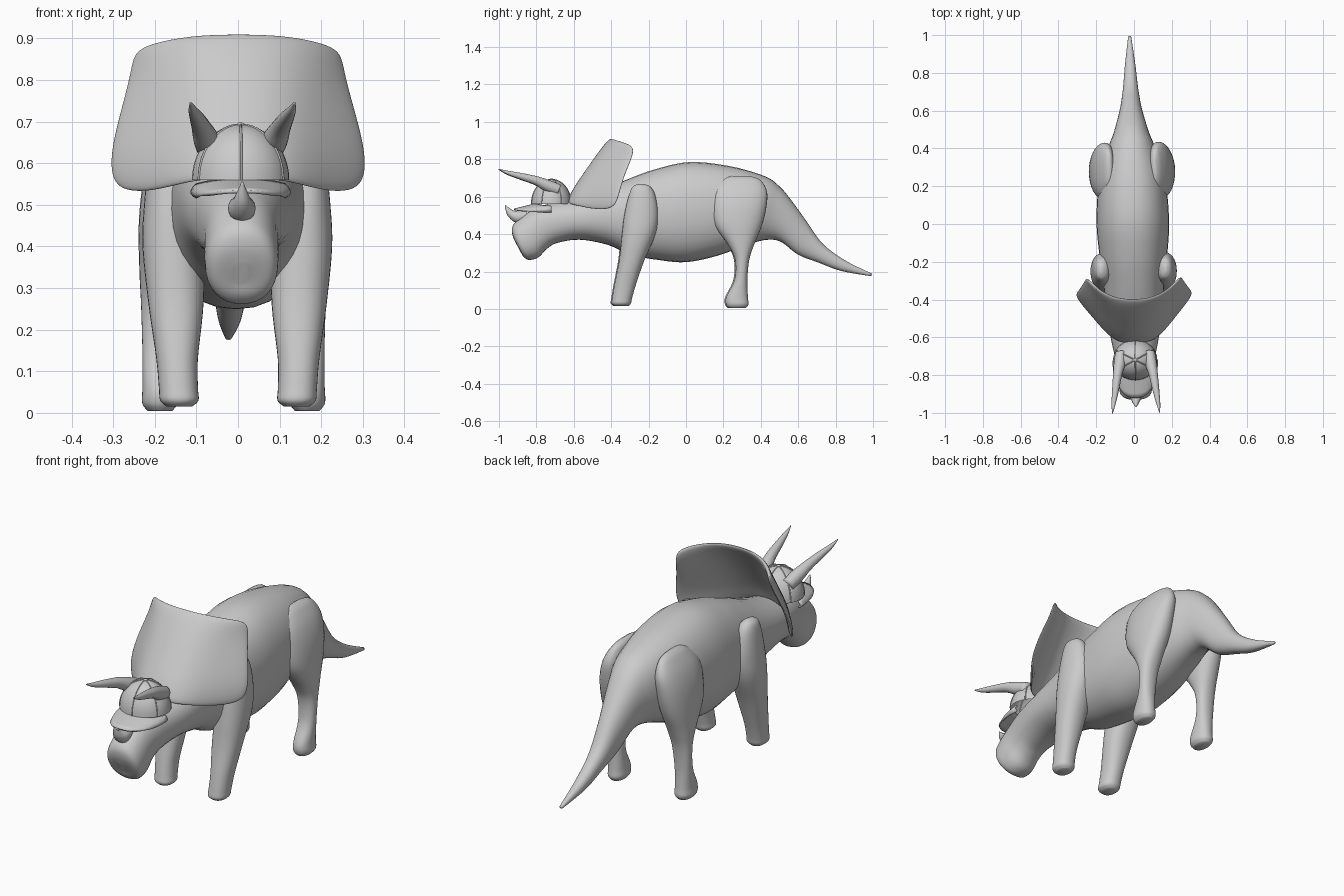
import bpy, bmesh
from math import sin, cos, pi, hypot, copysign

if "Cube" in bpy.data.objects:
    bpy.data.objects.remove(bpy.data.objects["Cube"])

parts = []


def finish(name, bm, mirror=False):
    bmesh.ops.recalc_face_normals(bm, faces=bm.faces)
    me = bpy.data.meshes.new(name)
    bm.to_mesh(me)
    bm.free()
    ob = bpy.data.objects.new(name, me)
    bpy.context.collection.objects.link(ob)
    for p in me.polygons:
        p.use_smooth = True
    if mirror:
        ob.modifiers.new("mirror", 'MIRROR').merge_threshold = 0.002
    parts.append(ob)
    return ob


def smooth_rings(rings, steps):
    """Catmull-Rom interpolation between control rings."""
    out = []
    n = len(rings)
    for i in range(n - 1):
        a, b, c, d = (rings[max(0, min(n - 1, i + k))] for k in (-1, 0, 1, 2))
        for s in range(steps):
            t = s / steps
            out.append([0.5 * (2*q + (r - p)*t + (2*p - 5*q + 4*r - w)*t*t + (3*q - p - 3*r + w)*t**3)
                        for p, q, r, w in zip(a, b, c, d)])
    return out + [list(rings[-1])]


def loft(name, rings, mirror=False, sides=32, power=0.9, steps=5):
    """Each ring: y1, z1, y2, z2 (opposite points), half width, centre x."""
    bm = bmesh.new()
    loops = []
    for y1, z1, y2, z2, w, x in smooth_rings(rings, steps):
        loop = []
        for k in range(sides):
            a = 2 * pi * k / sides
            c = copysign(abs(cos(a)) ** power, cos(a))
            s = copysign(abs(sin(a)) ** power, sin(a))
            loop.append(bm.verts.new((x + w * s, (y1 + y2) / 2 + c * (y1 - y2) / 2,
                                      (z1 + z2) / 2 + c * (z1 - z2) / 2)))
        loops.append(loop)
    for a, b in zip(loops, loops[1:]):
        for k in range(sides):
            j = (k + 1) % sides
            bm.faces.new((a[k], a[j], b[j], b[k]))
    bm.faces.new(loops[0])
    bm.faces.new(loops[-1])
    return finish(name, bm, mirror)


def horn(name, pts, mirror=False):
    """Round tapering tube along points x, y, z, radius."""
    rings = []
    for i, (x, y, z, r) in enumerate(pts):
        p, q = pts[max(0, i - 1)], pts[min(len(pts) - 1, i + 1)]
        dy, dz = q[1] - p[1], q[2] - p[2]
        m = hypot(dy, dz)
        rings.append((y + r*dz/m, z - r*dy/m, y - r*dz/m, z + r*dy/m, r, x))
    loft(name, rings, mirror, 20, 1.0)


# body from snout to tail tip
body = [(-.915, .36, -.885, .31, .02), (-.929, .40, -.87, .28, .065), (-.928, .44, -.84, .262, .084),
        (-.90, .475, -.79, .275, .089), (-.83, .525, -.745, .32, .09), (-.73, .563, -.69, .352, .105),
        (-.60, .585, -.57, .37, .13), (-.45, .635, -.42, .343, .148), (-.32, .69, -.30, .29, .162),
        (-.17, .745, -.15, .262, .18), (.02, .785, .0, .25, .192), (.235, .763, .17, .285, .178),
        (.42, .71, .35, .35, .13), (.50, .655, .44, .37, .098), (.56, .585, .51, .357, .078),
        (.64, .475, .60, .29, .056), (.73, .35, .71, .247, .04), (.85, .26, .83, .203, .028),
        (.995, .188, .99, .175, .008)]
loft("body", [r + (0,) for r in body])


def leg(name, rows):
    """Rows: z, front y, back y, half width, centre x."""
    loft(name, [(f, z, b, z, w, x) for z, f, b, w, x in rows], mirror=True)


leg("front_leg", [(.668, -.26, -.225, .008, .17), (.65, -.29, -.19, .032, .168), (.60, -.31, -.165, .05, .163),
                  (.50, -.333, -.15, .066, .158), (.40, -.345, -.165, .074, .154), (.26, -.36, -.225, .066, .148),
                  (.13, -.385, -.27, .05, .146), (.06, -.397, -.29, .047, .143), (.03, -.4, -.297, .046, .141),
                  (.015, -.385, -.31, .03, .141)])
leg("hind_leg", [(.71, .24, .34, .01, .12), (.69, .19, .395, .03, .125), (.63, .14, .43, .055, .138),
                 (.55, .134, .428, .068, .15), (.45, .15, .405, .07, .158), (.34, .224, .36, .058, .168),
                 (.26, .26, .335, .047, .175), (.155, .256, .325, .041, .178), (.065, .213, .328, .042, .177),
                 (.025, .211, .331, .043, .177), (.005, .225, .318, .03, .177)])

# neck frill: half a curved sheet, mirrored, thickened and subdivided
grid = [[(0, -.63, .56), (.11, -.625, .56), (.205, -.5, .527), (.30, -.385, .53)],
        [(0, -.61, .63), (.11, -.585, .63), (.215, -.475, .615), (.314, -.36, .61)],
        [(0, -.54, .73), (.11, -.515, .73), (.2, -.43, .72), (.285, -.33, .72)],
        [(0, -.46, .84), (.1, -.445, .84), (.185, -.385, .83), (.258, -.285, .815)],
        [(0, -.40, .912), (.1, -.39, .91), (.19, -.345, .895), (.25, -.28, .872)]]
bm = bmesh.new()
vs = [[bm.verts.new(p) for p in row] for row in grid]
for a, b in zip(vs, vs[1:]):
    for k in range(3):
        bm.faces.new((a[k], a[k + 1], b[k + 1], b[k]))
frill = finish("neck_frill", bm, True)
m = frill.modifiers.new("thick", 'SOLIDIFY')
m.thickness, m.offset = .022, 0
m = frill.modifiers.new("smooth", 'SUBSURF')
m.levels = m.render_levels = 3

# horns
horn("brow_horn", [(.075, -.68, .635, .03), (.083, -.74, .658, .031), (.095, -.80, .685, .024),
                   (.107, -.88, .708, .018), (.118, -.95, .727, .011), (.125, -1, .746, .002)], True)
horn("nose_horn", [(0, -.85, .497, .028), (0, -.90, .492, .033), (0, -.94, .513, .02), (0, -.968, .555, .002)])

# cap dome
CY, CZ, RX, RY, RZ = -.72, .56, .117, .107, .133
bm = bmesh.new()
bmesh.ops.create_uvsphere(bm, u_segments=36, v_segments=24, radius=1)
bmesh.ops.delete(bm, geom=[v for v in bm.verts if v.co.z < -.05], context='VERTS')
for v in bm.verts:
    v.co = (v.co.x * RX, CY + v.co.y * RY, CZ + v.co.z * RZ)
finish("cap_dome", bm)

# cap seams running over the dome
cu = bpy.data.curves.new("cap_seams", 'CURVE')
cu.dimensions, cu.bevel_depth, cu.bevel_resolution = '3D', .003, 1
for j in range(3):
    h = pi / 2 + j * pi / 3
    sp = cu.splines.new('POLY')
    sp.points.add(24)
    for i, p in enumerate(sp.points):
        e = pi * i / 24
        p.co = (RX*cos(e)*cos(h), CY + RY*cos(e)*sin(h), CZ + RZ*sin(e), 1)
seams = bpy.data.objects.new("cap_seams", cu)
bpy.context.collection.objects.link(seams)
parts.append(seams)

# cap button
bm = bmesh.new()
bmesh.ops.create_uvsphere(bm, u_segments=16, v_segments=8, radius=.01)
for v in bm.verts:
    v.co = (v.co.x, CY + v.co.y, CZ + RZ + v.co.z * .5)
finish("cap_button", bm)

# cap bill: rounded sheet sloping forward and drooping at the sides
bm = bmesh.new()
cols = []
for i in range(25):
    a = pi * i / 24
    col = []
    for k in range(6):
        f = k / 5
        x = (.105 + .012 * sin(pi * f)) * copysign(abs(cos(a)) ** .8, cos(a))
        y = CY - .08 * sin(a) - .12 * f * sin(a) ** .6
        col.append(bm.verts.new((x, y, .562 - .03 * f - 1.2 * x * x)))
    cols.append(col)
for a, b in zip(cols, cols[1:]):
    for k in range(5):
        bm.faces.new((a[k], a[k + 1], b[k + 1], b[k]))
bmesh.ops.remove_doubles(bm, verts=bm.verts, dist=.0003)
m = finish("cap_bill", bm).modifiers.new("thick", 'SOLIDIFY')
m.thickness, m.offset = .008, 0

# the whole animal stands turned very slightly
for ob in parts:
    ob.location.x = -.006
    ob.rotation_euler.z = .017
